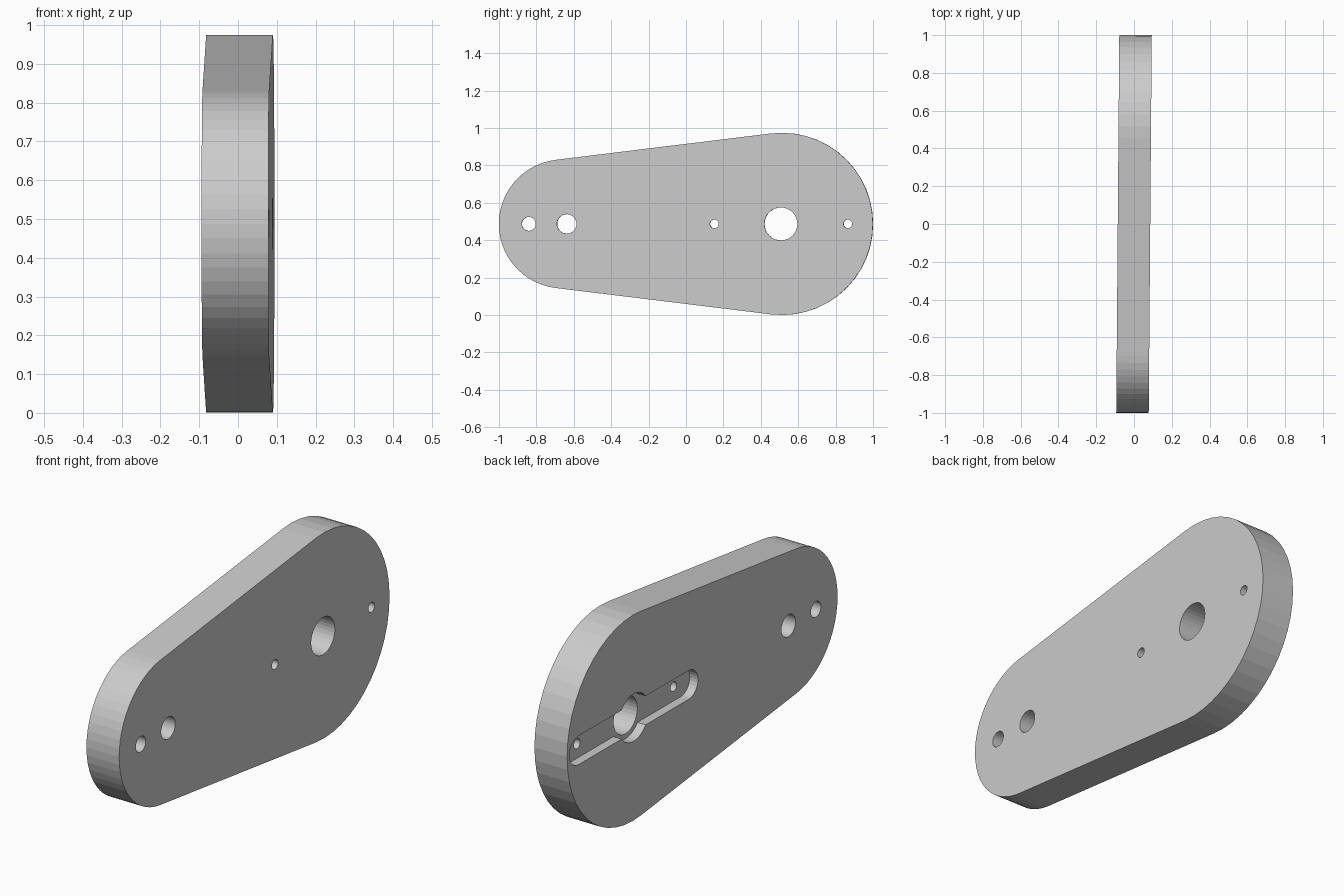
import bpy
import bmesh
from math import pi, sin, cos, asin

default = bpy.data.objects.get("Cube")
if default:
    bpy.data.objects.remove(default)

THICK = 0.172
MID_Z = 0.4875
TILT = -0.008
BIG_Y, BIG_R = 0.513, 0.487
SMALL_Y, SMALL_R = -0.655, 0.345
HUB_Y = 0.508

grey = bpy.data.materials.new("plain grey")
grey.use_nodes = True
grey.diffuse_color = (0.6, 0.6, 0.6, 1)
grey.node_tree.nodes["Principled BSDF"].inputs["Base Color"].default_value = (0.6, 0.6, 0.6, 1)


def arc(cy, radius, start, end, steps):
    """Points of an arc in the side plane, as (y, z)."""
    angles = [start + (end - start) * i / steps for i in range(steps + 1)]
    return [(cy + radius * cos(a), radius * sin(a)) for a in angles]


def rounded_taper(y0, r0, y1, r1, steps):
    """Outline of two circles joined by their tangent lines."""
    lean = asin((r1 - r0) / (y1 - y0))
    a = pi / 2 + lean
    return arc(y1, r1, -a, a, steps) + arc(y0, r0, a, 2 * pi - a, steps)


def circle(cy, radius, steps):
    return arc(cy, radius, 0, 2 * pi, steps)[:-1]


def extrude(name, outline, x0, x1):
    """Solid made by pushing a side outline from x0 to x1."""
    bm = bmesh.new()
    base = bm.faces.new([bm.verts.new((x0, y, z)) for y, z in outline])
    grown = bmesh.ops.extrude_face_region(bm, geom=[base])
    moved = [v for v in grown["geom"] if isinstance(v, bmesh.types.BMVert)]
    bmesh.ops.translate(bm, verts=moved, vec=(x1 - x0, 0, 0))
    bmesh.ops.recalc_face_normals(bm, faces=bm.faces)
    mesh = bpy.data.meshes.new(name)
    bm.to_mesh(mesh)
    bm.free()
    mesh.materials.append(grey)
    obj = bpy.data.objects.new(name, mesh)
    bpy.context.collection.objects.link(obj)
    obj.location.z = MID_Z
    obj.rotation_euler.z = TILT
    return obj


# Tapered plate with round ends
half = THICK / 2
plate = extrude("arm_plate", rounded_taper(SMALL_Y, SMALL_R, BIG_Y, BIG_R, 26), -half, half)

# Cutters: arm-shaped pocket on one face, then the through holes
floor = -half + 0.043
cutters = [
    extrude("pocket_slot_cutter", rounded_taper(0.10, 0.068, 0.915, 0.068, 14), -0.2, floor),
    extrude("pocket_hub_cutter", circle(HUB_Y, 0.112, 40), -0.2, floor),
]
holes = {
    "tip_hole": (-0.84, 0.037),
    "pivot_hole": (-0.637, 0.052),
    "inner_screw_hole": (0.152, 0.023),
    "hub_hole": (HUB_Y, 0.088),
    "outer_screw_hole": (0.866, 0.023),
}
for name, (y, radius) in holes.items():
    cutters.append(extrude(name + "_cutter", circle(y, radius, 32), -0.3, 0.3))

for cutter in cutters:
    cutter.hide_render = True
    cut = plate.modifiers.new(cutter.name, "BOOLEAN")
    cut.operation = "DIFFERENCE"
    cut.solver = "EXACT"
    cut.object = cutter

# Bake the cuts and drop the cutters
bpy.context.view_layer.update()
graph = bpy.context.evaluated_depsgraph_get()
result = bpy.data.meshes.new_from_object(plate.evaluated_get(graph))
plate.modifiers.clear()
plate.data = result
for cutter in cutters:
    bpy.data.objects.remove(cutter)
